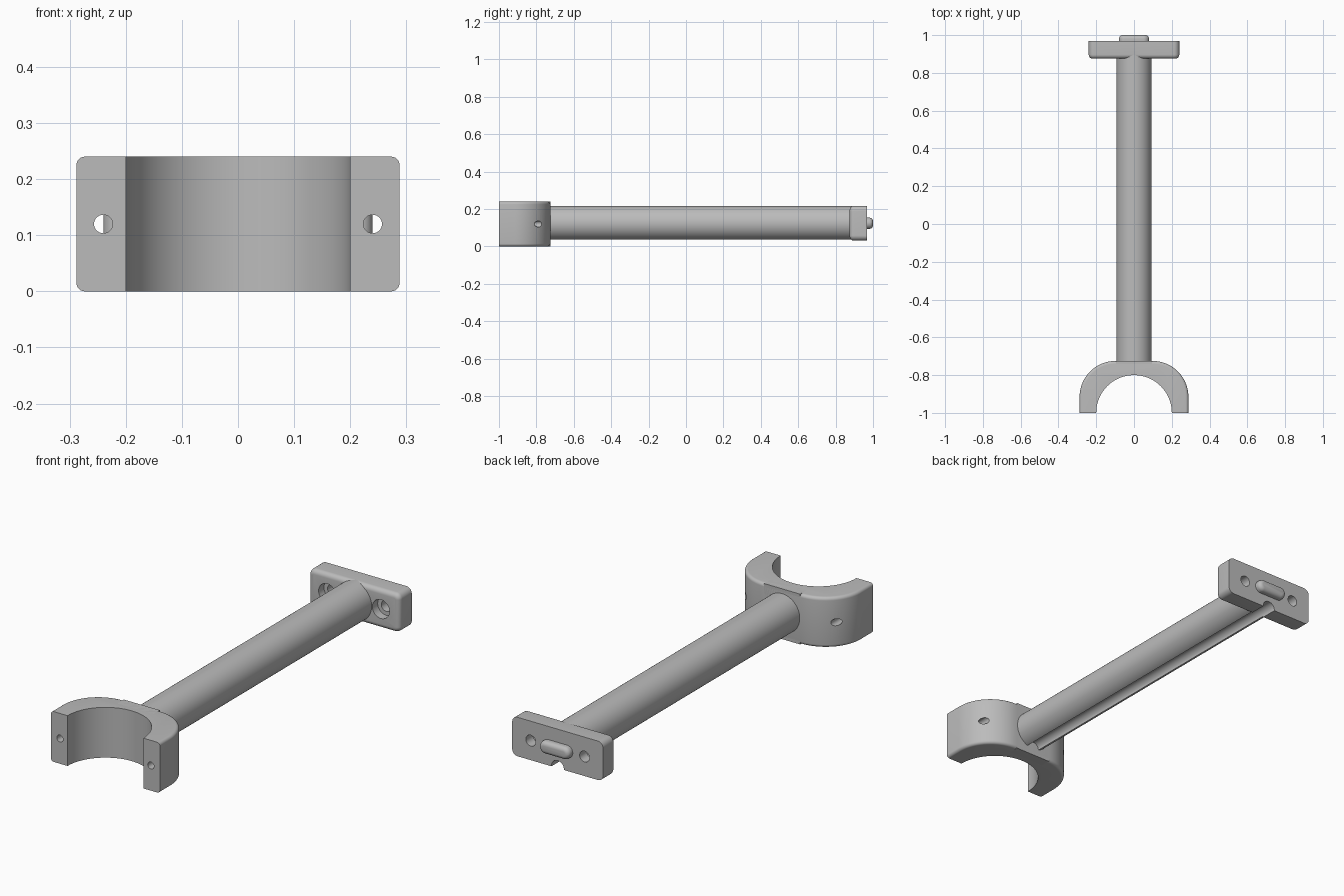
import bpy, bmesh
from math import pi, cos, sin, radians
from mathutils import Matrix

cube = bpy.data.objects.get("Cube")
if cube:
    bpy.data.objects.remove(cube, do_unlink=True)

grey = bpy.data.materials.new("grey plastic")
grey.use_nodes = True
colour = (0.5, 0.5, 0.5, 1)
grey.diffuse_color = colour
grey.node_tree.nodes["Principled BSDF"].inputs["Base Color"].default_value = colour

AXIS_Z = 0.124      # height of the tube axis
PLATE_Y = 0.875     # front of the end plate
PLATE_D = 0.093     # end plate depth


def arc(cx, cy, r, start, end, n):
    """Points along an arc, angles in degrees."""
    angles = [radians(start + (end - start) * i / n) for i in range(n + 1)]
    return [(cx + r * cos(a), cy + r * sin(a)) for a in angles]


def rounded_rect(hx, hy, r, n=10):
    pts = []
    for i, (sx, sy) in enumerate([(1, 1), (-1, 1), (-1, -1), (1, -1)]):
        pts += arc(sx * (hx - r), sy * (hy - r), r, 90 * i, 90 * i + 90, n)
    return pts


def finish(name, bm):
    bmesh.ops.recalc_face_normals(bm, faces=bm.faces)
    mesh = bpy.data.meshes.new(name)
    bm.to_mesh(mesh)
    bm.free()
    mesh.materials.append(grey)
    obj = bpy.data.objects.new(name, mesh)
    bpy.context.collection.objects.link(obj)
    return obj


def prism(name, pts, depth, rule=None, fillet=0.0, matrix=Matrix()):
    """Extrude a profile along local z, filleting the edges the rule picks."""
    bm = bmesh.new()
    face = bm.faces.new([bm.verts.new((x, y, 0)) for x, y in pts])
    bmesh.ops.remove_doubles(bm, verts=bm.verts, dist=1e-5)
    face = bm.faces[:][0]
    ext = bmesh.ops.extrude_face_region(bm, geom=[face], use_keep_orig=True)
    top = [v for v in ext["geom"] if isinstance(v, bmesh.types.BMVert)]
    bmesh.ops.translate(bm, verts=top, vec=(0, 0, depth))
    bmesh.ops.recalc_face_normals(bm, faces=bm.faces)
    if rule:
        edges = [e for e in bm.edges if rule(e.verts[0].co, e.verts[1].co)]
        bmesh.ops.bevel(bm, geom=edges, offset=fillet, segments=6,
                        profile=0.5, affect='EDGES')
    bm.transform(matrix)
    return finish(name, bm)


def along_y(y):
    """Local z becomes world y, local y becomes world z, on the tube axis."""
    return Matrix(((1, 0, 0, 0), (0, 0, 1, y), (0, 1, 0, AXIS_Z), (0, 0, 0, 1)))


def rod(name, x, z, r, y0, y1, segments=48):
    bm = bmesh.new()
    place = Matrix.Translation((x, (y0 + y1) / 2, z)) @ Matrix.Rotation(pi / 2, 4, 'X')
    bmesh.ops.create_cone(bm, cap_ends=True, segments=segments, radius1=r,
                          radius2=r, depth=y1 - y0, matrix=place)
    return finish(name, bm)


def cut(obj, cutters):
    bpy.context.view_layer.objects.active = obj
    for cutter in cutters:
        mod = obj.modifiers.new("cut", 'BOOLEAN')
        mod.operation = 'DIFFERENCE'
        mod.solver = 'EXACT'
        mod.object = cutter
        bpy.ops.object.modifier_apply(modifier=mod.name)
        bpy.data.objects.remove(cutter, do_unlink=True)


# Half-ring clamp: rounded outside, cylindrical inside
outer = [(0.288, -1)] + arc(0.098, -0.915, 0.19, 0, 90, 20)
outer += [(-x, y) for x, y in reversed(outer)]
inner = arc(0, -1, 0.2, 180, 0, 64)


def outer_rim(a, b):
    on_outside = all(p.x ** 2 + (p.y + 1) ** 2 > 0.05 for p in (a, b))
    level = abs(a.z - b.z) < 1e-4
    front = a.y < -0.999 and b.y < -0.999
    return on_outside and level and not front


clamp = prism("clamp", outer + inner, 0.24, outer_rim, 0.015)
cut(clamp, [rod("bolt_hole", s * 0.24, 0.12, 0.0165, -1.05, -0.7, 32) for s in (-1, 1)])

# Square-edged pad where the tube meets the clamp
pad_pts = [(-0.095, -0.775), (0.095, -0.775), (0.095, -0.725), (-0.095, -0.725)]
pad = prism("tube_pad", pad_pts, 0.24)


# Cable groove runs under the tube and end plate
def groove():
    return rod("groove", 0, 0.034, 0.033, -0.725, 1.1)


tube = rod("tube", 0, AXIS_Z, 0.093, -0.74, 0.93, 96)
cut(tube, [groove()])

# End plate with filleted front rim and counterbored screw holes
plate = prism("end_plate", rounded_rect(0.24, 0.093, 0.028), PLATE_D,
              lambda a, b: a.z < 1e-4 and b.z < 1e-4, 0.022, along_y(PLATE_Y))
cut(plate, [groove()])
for s in (-1, 1):
    cut(plate, [rod("screw_hole", s * 0.142, AXIS_Z, 0.026, 0.8, 1.1),
                rod("counterbore", s * 0.142, AXIS_Z, 0.045, 0.8, PLATE_Y + 0.04)])

# Locating key on the back of the plate
key = prism("locating_key", rounded_rect(0.08, 0.03, 0.0299), 0.037,
            lambda a, b: a.z > 0.036 and b.z > 0.036, 0.02,
            along_y(PLATE_Y + PLATE_D - 0.005))

# Smooth curved faces, keep edges crisp
for obj in (clamp, pad, tube, plate, key):
    bpy.ops.object.select_all(action='DESELECT')
    obj.select_set(True)
    bpy.context.view_layer.objects.active = obj
    bpy.ops.object.shade_smooth_by_angle(angle=radians(30))
